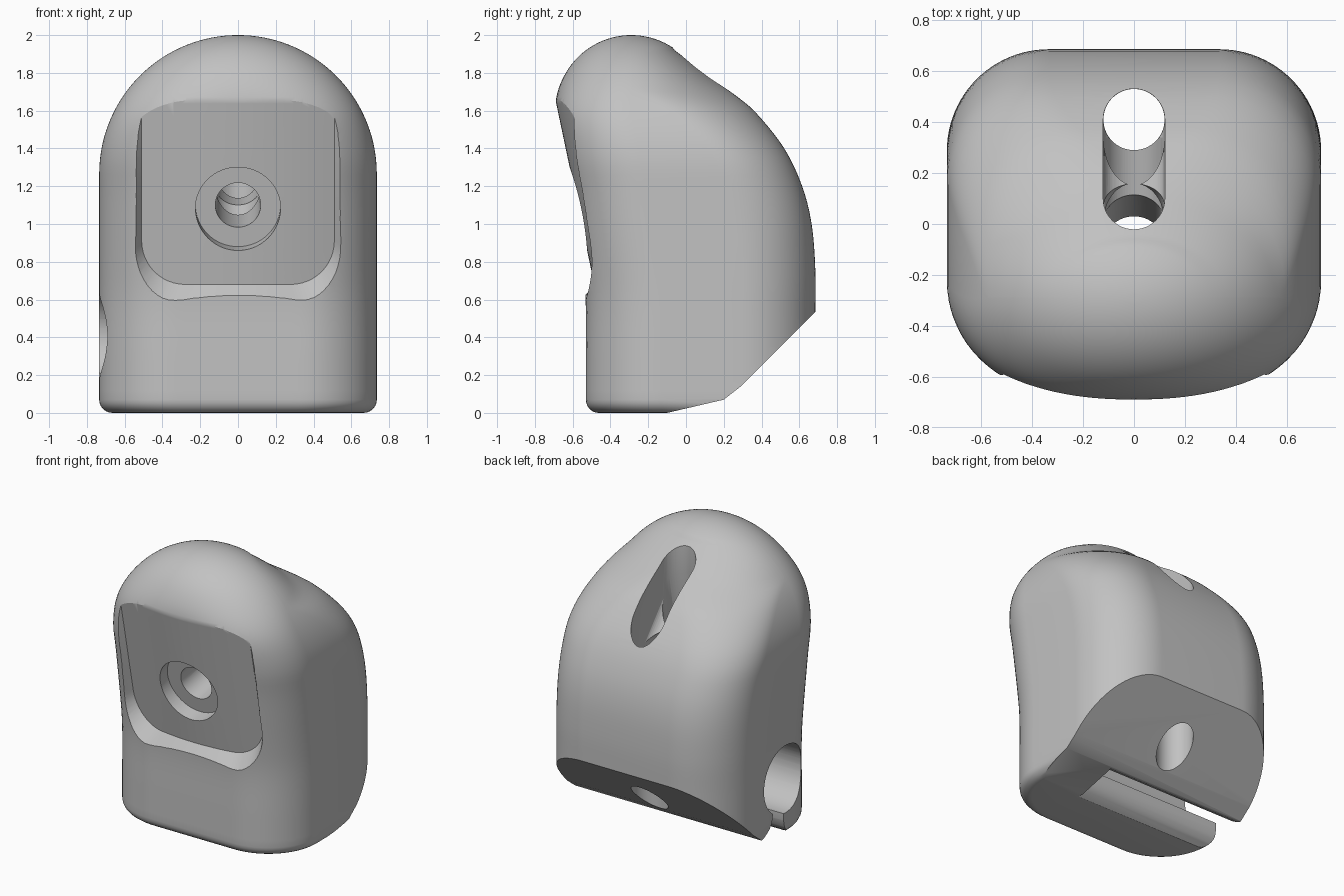
import bpy, bmesh, math
from mathutils import Vector, Matrix

cube = bpy.data.objects.get("Cube")
if cube:
    bpy.data.objects.remove(cube, do_unlink=True)

grey = bpy.data.materials.new("plain_grey")
grey.use_nodes = True
grey.diffuse_color = (0.54, 0.54, 0.54, 1)
grey.node_tree.nodes["Principled BSDF"].inputs["Base Color"].default_value = grey.diffuse_color


def make_object(name, bm):
    bmesh.ops.recalc_face_normals(bm, faces=bm.faces)
    mesh = bpy.data.meshes.new(name)
    bm.to_mesh(mesh)
    bm.free()
    mesh.materials.append(grey)
    obj = bpy.data.objects.new(name, mesh)
    bpy.context.collection.objects.link(obj)
    return obj


def loft(bm, rings):
    """Skin closed rings of equal length and cap both ends."""
    loops = [[bm.verts.new(p) for p in ring] for ring in rings]
    for a, b in zip(loops, loops[1:]):
        for i in range(len(a)):
            j = (i + 1) % len(a)
            bm.faces.new((a[i], a[j], b[j], b[i]))
    bm.faces.new(loops[0])
    bm.faces.new(loops[-1])


def curve(points, z):
    """Smooth value at height z through (z, y) points."""
    if z <= points[0][0]:
        return points[0][1]
    last = len(points) - 1

    def slope(i):
        a, b = points[max(i - 1, 0)], points[min(i + 1, last)]
        return (b[1] - a[1]) / (b[0] - a[0])

    for i in range(last):
        (z0, y0), (z1, y1) = points[i], points[i + 1]
        if z <= z1:
            h = z1 - z0
            t = (z - z0) / h
            s = t * t * (3 - 2 * t)
            return (y0 + (y1 - y0) * s + h * slope(i) * t * (1 - t) ** 2
                    - h * slope(i + 1) * t * t * (1 - t))
    return points[-1][1]


# Side profile of the body, as (height, depth)
FRONT = [(.3, -.53), (.55, -.53), (.7, -.54), (1, -.58), (1.2, -.61), (1.4, -.65),
         (1.6, -.69), (1.8, -.69)]
BACK = [(.5, .685), (.75, .685), (1, .665), (1.2, .615), (1.4, .52),
        (1.6, .36), (1.69, .25), (1.8, .1), (1.92, -.06)]
HALF, SPRING, FILLET = .735, 1.265, .4


def section(z, quarter=24):
    """Horizontal section of an arched body with filleted front and back edges."""
    rise = max(z - SPRING, 0)
    width = math.sqrt(HALF ** 2 - rise ** 2)
    front = curve(FRONT, z)
    side = front + FILLET
    crown = math.sqrt(max(FILLET ** 2 - (z - 1.6) ** 2, 0))
    back = curve(BACK, z) if z < 1.92 else -.29 + crown
    spread = FILLET * HALF / width
    rx, ry = min(spread, width * .999), min(spread, (back - side) * .99)
    ring = []
    # Back edge, rounded at both corners
    for flip in (1, -1):
        for i in range(quarter + 1):
            a = math.pi / 2 * (i if flip > 0 else quarter - i) / quarter
            ring.append((flip * (width - rx + rx * math.cos(a)), back - ry + ry * math.sin(a)))
    # Front edge, filleted by distance from the arch
    for i in range(2 * quarter + 1):
        x = -width * math.cos(math.pi / 2 * i / quarter)
        gap = min(max(HALF - math.hypot(x, rise), 0), FILLET)
        ring.append((x, side - math.sqrt(FILLET ** 2 - (FILLET - gap) ** 2)))
    inset = .07 - math.sqrt(.07 ** 2 - (.07 - z) ** 2) if z < .07 else 0
    return [(x * (1 - inset / HALF), y * (1 - inset / .55), z) for x, y in ring]


# Body shell
heights = [.07 * (1 - math.cos(i * math.pi / 12)) for i in range(6)]
heights += [.07 + 1.33 * i / 28 for i in range(29)]
heights += [1.4 + .6 * math.sin(i * math.pi / 60) for i in range(1, 30)] + [1.9998]
bm = bmesh.new()
loft(bm, [section(z) for z in heights])

# Sloped underside at the back
for (y0, z0), (y1, z1) in [((-.1, 0), (.2, .07)), ((.2, .07), (.29, .14)), ((.29, .14), (.68, .53))]:
    cut = bmesh.ops.bisect_plane(bm, geom=bm.verts[:] + bm.edges[:] + bm.faces[:],
                                 plane_co=(0, y0, z0), plane_no=(0, z1 - z0, y0 - y1),
                                 clear_outer=True)
    edges = [e for e in cut["geom_cut"] if isinstance(e, bmesh.types.BMEdge)]
    bmesh.ops.holes_fill(bm, edges=edges, sides=0)
body = make_object("body", bm)

cutters = []


def bore(name, start, end, radius):
    """Round cutter between two points."""
    start, end = Vector(start), Vector(end)
    axis = end - start
    bm = bmesh.new()
    turn = axis.to_track_quat("Z", "Y").to_matrix().to_4x4()
    bmesh.ops.create_cone(bm, cap_ends=True, segments=64, radius1=radius, radius2=radius,
                          depth=axis.length,
                          matrix=Matrix.Translation((start + end) / 2) @ turn)
    cutters.append(make_object(name, bm))


# Front recess with a gently bulging floor and flared walls
outline = [(-.51, 1.95 - .1 * i) for i in range(10)]
for cx, start in ((-.28, 180), (.28, 270)):
    for i in range(13):
        a = math.radians(start + 7.5 * i)
        outline.append((cx + .23 * math.cos(a), .91 + .23 * math.sin(a)))
    if cx < 0:
        outline += [(-.28 + .07 * i, .68) for i in range(1, 8)]
outline += [(.51, 1.95 - .1 * i) for i in range(9, -1, -1)]
outline += [(.51 - .06 * i, 1.95) for i in range(1, 17)]


def floor_point(x, z, k):
    x, z = x * k, 1.2 + (z - 1.2) * k
    return (x, -.49 - .21 * (z - .7) + .31 * x * x, z)


rings = [[floor_point(x, z, k / 12) for x, z in outline] for k in range(1, 13)]
rings.append([(x * 1.7, -1, 1.2 + (z - 1.2) * 2.2) for x, z in outline])
bm = bmesh.new()
loft(bm, rings)
cutters.append(make_object("recess_cutter", bm))

# Counterbored front hole, leaning with the recess floor
lean = Vector((0, .978, .205))
seat = Vector((0, -.57, 1.08))
bore("counterbore_cutter", seat - lean * .4, seat + lean * .1, .225)
bore("front_hole_cutter", seat - lean * .4, seat + lean * .98, .12)

# Long slot in the crown, with two passages leading down
bm = bmesh.new()
for y, low in ((.1, 1.55), (.41, 1.2)):
    for z in (low, 2.3):
        for i in range(48):
            a = 2 * math.pi * i / 48
            bm.verts.new((.121 * math.cos(a), y + .121 * math.sin(a), z))
bmesh.ops.convex_hull(bm, input=bm.verts)
cutters.append(make_object("slot_cutter", bm))
bore("rear_passage_cutter", (0, .41, -.1), (0, .41, 1.5), .12)
bore("middle_passage_cutter", (0, .1, 1.7), (0, -.12, .45), .118)

# Blind clamp groove along the side, open underneath through a slit with rounded lips
bore("groove_cutter", (-1, -.07, .405), (.35, -.07, .405), .24)
slit = [(-.05, .35), (-.05, .12), (-.06, .07), (-.09, .03), (-.13, .005), (-.18, -.03),
        (.25, -.03), (.23, .06), (.17, .075), (.11, .11), (.08, .15), (.07, .2), (.07, .35)]
bm = bmesh.new()
loft(bm, [[(x, y, z) for y, z in slit] for x in (-1, .35)])
cutters.append(make_object("slit_cutter", bm))

# Cut everything out of the body
bpy.context.view_layer.objects.active = body
for cutter in cutters:
    cutter.hide_render = True
    mod = body.modifiers.new(cutter.name, "BOOLEAN")
    mod.operation, mod.solver, mod.object = "DIFFERENCE", "EXACT", cutter
    bpy.ops.object.modifier_apply(modifier=mod.name)
for cutter in cutters:
    bpy.data.objects.remove(cutter, do_unlink=True)

bpy.ops.object.select_all(action="DESELECT")
body.select_set(True)
bpy.ops.object.shade_smooth_by_angle(angle=math.radians(28))
